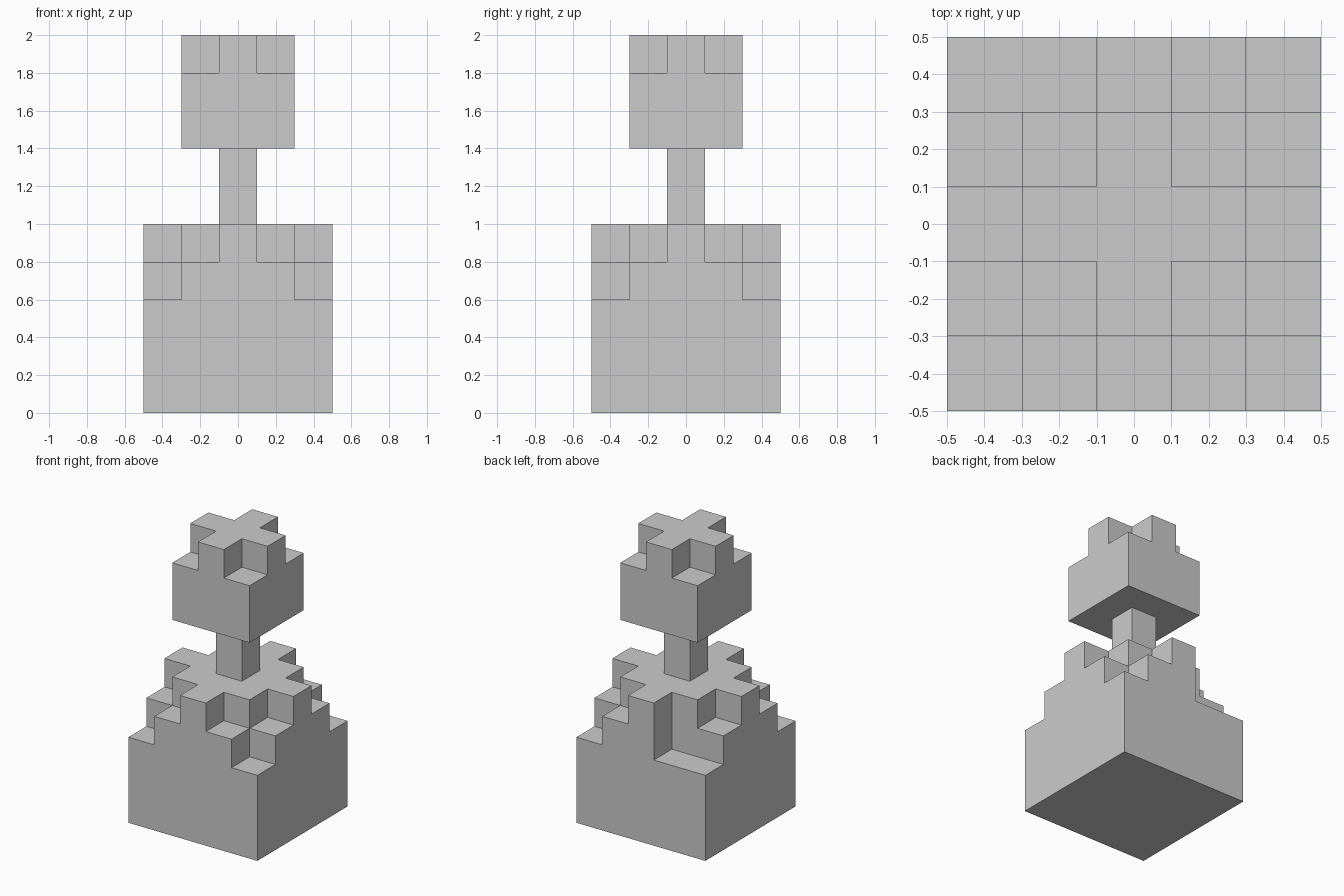
import bpy, bmesh, math
from mathutils import Vector

if "Cube" in bpy.data.objects:
    bpy.data.objects.remove(bpy.data.objects["Cube"])

S = 0.2  # block size


def block_part(name, cells):
    """Closed skin around a set of unit blocks (i, j, k), flat areas merged."""
    bm = bmesh.new()
    for c in cells:
        for axis in range(3):
            for sign in (-1, 1):
                n = [0, 0, 0]
                n[axis] = sign
                if tuple(a + b for a, b in zip(c, n)) in cells:
                    continue
                n = Vector(n)
                u = Vector((n.y, n.z, n.x))
                v = n.cross(u)
                mid = Vector((c[0], c[1], c[2] + 0.5)) + n * 0.5
                bm.faces.new([bm.verts.new((mid + (u * a + v * b) * 0.5) * S)
                              for a, b in ((-1, -1), (1, -1), (1, 1), (-1, 1))])
    bmesh.ops.remove_doubles(bm, verts=bm.verts, dist=1e-4)
    bmesh.ops.recalc_face_normals(bm, faces=bm.faces)
    bmesh.ops.dissolve_limit(bm, angle_limit=math.radians(1),
                             verts=bm.verts, edges=bm.edges)
    mesh = bpy.data.meshes.new(name)
    bm.to_mesh(mesh)
    bm.free()
    obj = bpy.data.objects.new(name, mesh)
    bpy.context.collection.objects.link(obj)
    return obj


def columns(radius, bottom, height):
    """Square of block columns, each filled up to height(i, j)."""
    r = range(-radius, radius + 1)
    return {(i, j, k) for i in r for j in r for k in range(bottom, height(i, j))}


def base_height(i, j):
    if (i, j) == (-1, 2):          # one block missing at the back left
        return 3
    return {4: 3, 3: 4}.get(abs(i) + abs(j), 5)


# Stepped base
block_part("stepped_base", columns(2, 0, base_height))
# Thin neck
block_part("neck", columns(0, 5, lambda i, j: 7))
# Head block with a cross-shaped top
block_part("head", columns(1, 7, lambda i, j: 9 if i and j else 10))
